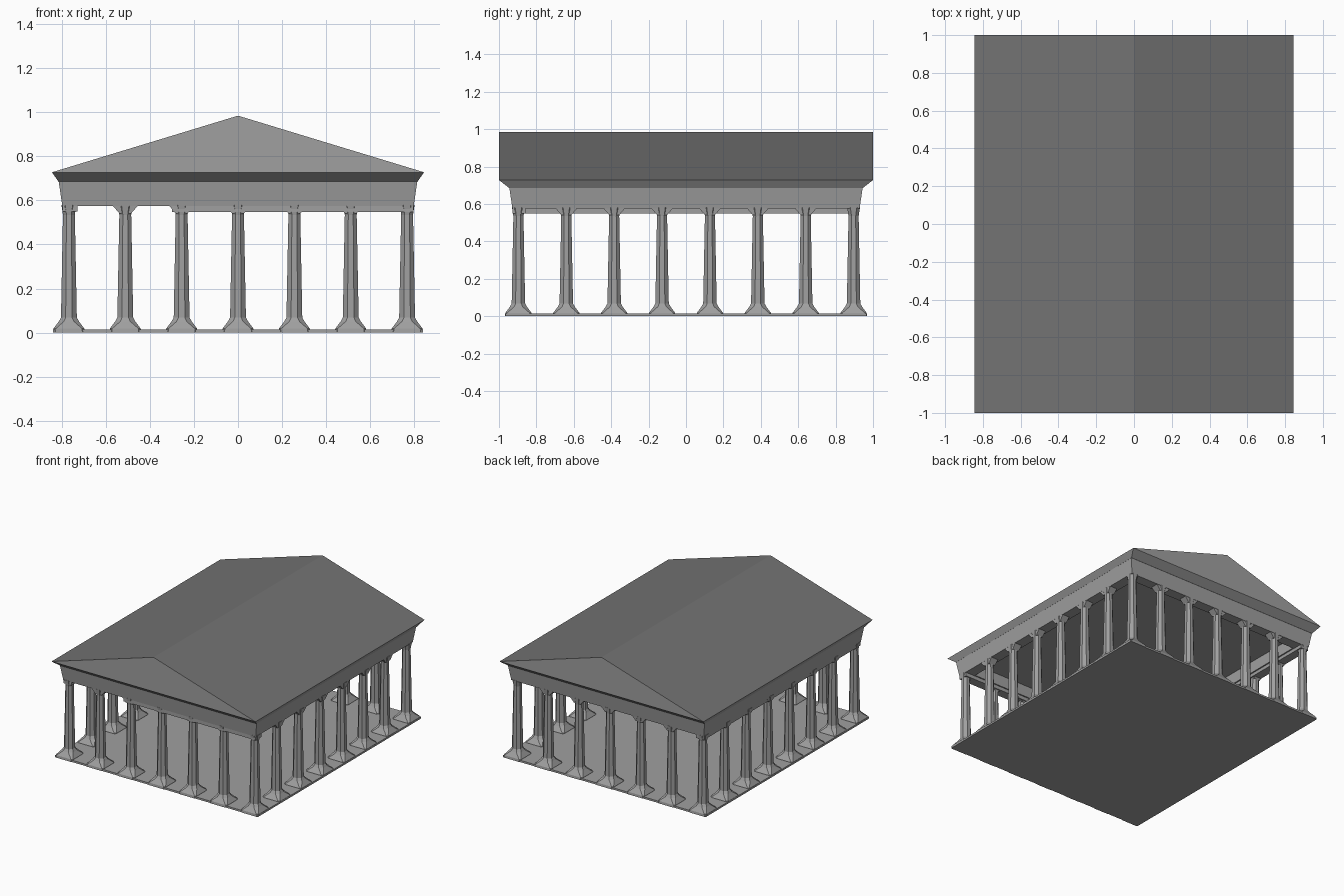
import bpy, bmesh
from math import pi

if "Cube" in bpy.data.objects:
    bpy.data.objects.remove(bpy.data.objects["Cube"])

def grey(name, v):
    m = bpy.data.materials.new(name)
    m.diffuse_color = (v, v, v, 1)
    m.use_nodes = True
    m.node_tree.nodes["Principled BSDF"].inputs["Base Color"].default_value = m.diffuse_color
    return m

# Grey stone and darker roof covering
stone = grey("stone", 0.35)
roofing = grey("roofing", 0.17)

def make_object(name, bm):
    bmesh.ops.recalc_face_normals(bm, faces=bm.faces)
    me = bpy.data.meshes.new(name)
    bm.to_mesh(me)
    bm.free()
    me.materials.append(stone)
    ob = bpy.data.objects.new(name, me)
    bpy.context.collection.objects.link(ob)
    return ob

def bridge(bm, a, b):
    n = len(a)
    for i in range(n):
        bm.faces.new((a[i], a[(i + 1) % n], b[(i + 1) % n], b[i]))

def loft(bm, rings):
    for a, b in zip(rings, rings[1:]):
        bridge(bm, a, b)
    bm.faces.new(rings[0])
    bm.faces.new(rings[-1])

def rect(bm, hx, hy, z, cx=0, cy=0):
    return [bm.verts.new((cx + sx * hx, cy + sy * hy, z))
            for sx, sy in ((-1, -1), (1, -1), (1, 1), (-1, 1))]

def octagon(bm, h, z, cut):
    # square of half width h with its corners cut
    c = h * cut
    return [bm.verts.new((x, y, z)) for x, y in
            ((-c, -h), (c, -h), (h, -c), (h, c), (c, h), (-c, h), (-h, c), (-h, -c))]

def box(name, hx, hy, z0, z1, cx=0, cy=0):
    bm = bmesh.new()
    loft(bm, [rect(bm, hx, hy, z, cx, cy) for z in (z0, z1)])
    return make_object(name, bm)

# Floor slab
box("floor_slab", 0.84, 0.965, 0, 0.014)

# Column: flared foot, tapered shaft and small capital
profile = [(0.072, 0.0, 0.85), (0.07, 0.018, 0.85), (0.046, 0.05, 0.5),
           (0.036, 0.068, 0.41), (0.027, 0.535, 0.41), (0.034, 0.58, 0.5)]
bm = bmesh.new()
loft(bm, [octagon(bm, *p) for p in profile])
column = make_object("column", bm)

# Haunch: wedge that flares the beam down onto each column
bm = bmesh.new()
loft(bm, [rect(bm, 0.026, 0.026, 0.54), rect(bm, 0.062, 0.03, 0.582)])
haunch = make_object("haunch", bm)

def place(source, x, y, turn=0):
    ob = source.copy()
    ob.location = (x, y, 0)
    ob.rotation_euler.z = turn
    bpy.context.collection.objects.link(ob)

# Colonnade: 7 across the ends, 8 along the sides
for i in range(7):
    for j in range(8):
        end, side = j in (0, 7), i in (0, 6)
        x, y = (i - 3) * 0.256, (j - 3.5) * 0.256
        if end or side:
            place(column, x, y)
        if end != side:
            place(haunch, x, y, pi / 2 if side else 0)
for ob in (column, haunch):
    bpy.data.objects.remove(ob)

# Entablature: hollow leaning ring with a recessed ceiling
bm = bmesh.new()
loft(bm, [rect(bm, *r) for r in ((0.72, 0.85, 0.66), (0.72, 0.85, 0.575),
                                 (0.798, 0.928, 0.575), (0.815, 0.945, 0.69))])
make_object("entablature", bm)

# Lower lintel strips on the front and left
box("front_lintel", 0.548, 0.034, 0.548, 0.58, 0.248, -0.893)
box("left_lintel", 0.033, 0.926, 0.55, 0.58, -0.763, 0)

# Cornice and gabled roof
bm = bmesh.new()
low = rect(bm, 0.815, 0.945, 0.685)
eave = rect(bm, 0.845, 1.0, 0.728)
bridge(bm, low, eave)
bm.faces.new(low)
front = bm.verts.new((0, -1, 0.985))
back = bm.verts.new((0, 1, 0.985))
bm.faces.new((eave[0], eave[1], front))
bm.faces.new((eave[2], eave[3], back))
for slope in ((eave[1], eave[2], back, front), (eave[3], eave[0], front, back)):
    bm.faces.new(slope).material_index = 1
make_object("gabled_roof", bm).data.materials.append(roofing)
